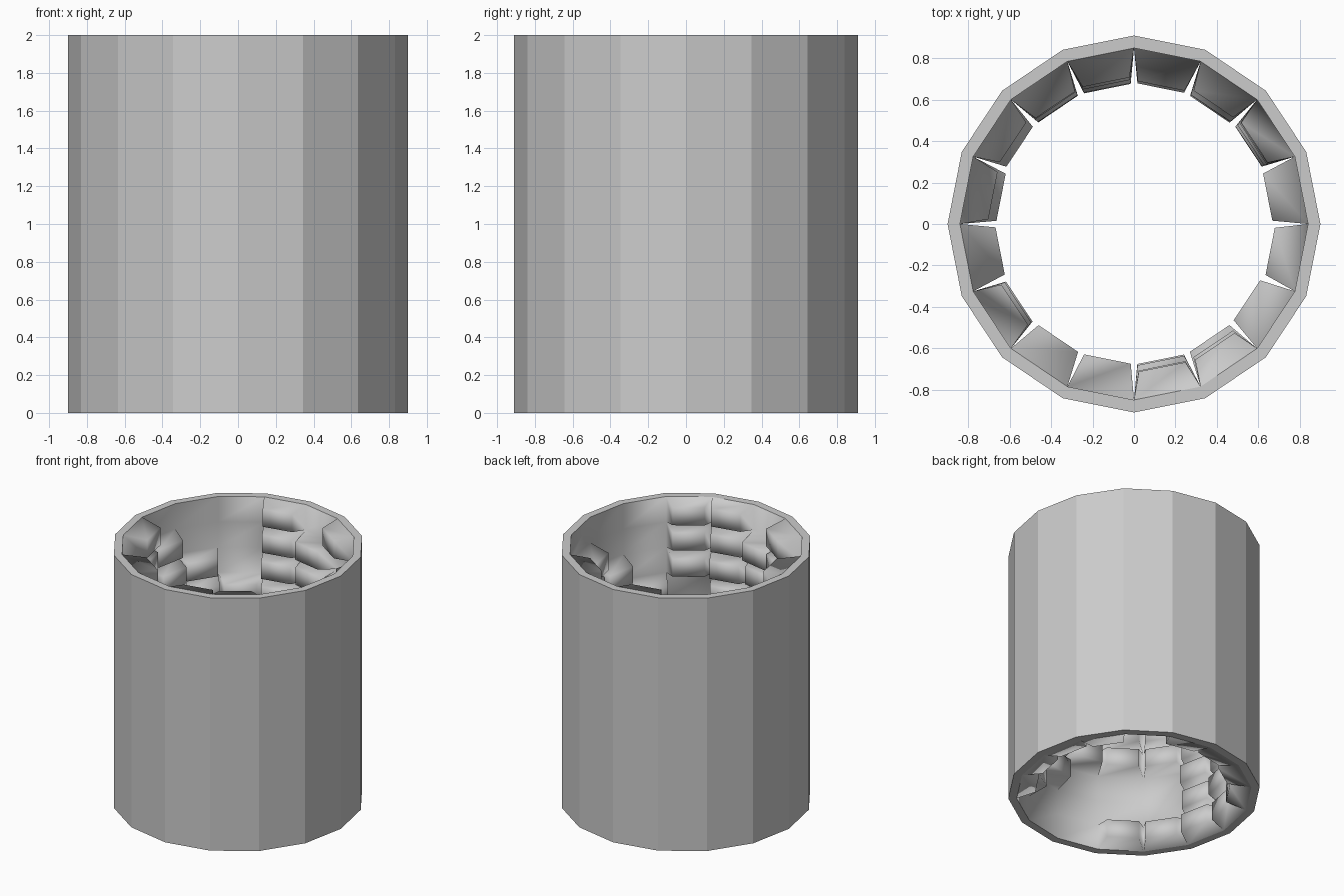
import bpy, bmesh, random
from math import cos, sin, pi
from mathutils import Vector

if "Cube" in bpy.data.objects:
    bpy.data.objects.remove(bpy.data.objects["Cube"])

random.seed(4)
SIDES, ROWS, H = 16, 10, 2.0
R_IN = 0.845

# Which wall cells carry a block: one string per sector, top row first
PATTERN = [
    "0111011101", "0110111011", "1011101110", "0111101101",
    "1111011011", "0001111011", "0011011101", "0111101111",
    "1110111111", "0111011001", "1110111001", "0111011000",
    "1111011100", "1110011110", "0001110111", "0011101101",
]


def ring(bm, radius, z):
    """One 16-sided loop, slightly wider along y."""
    return [bm.verts.new((radius * 0.994 * cos(2 * pi * i / SIDES),
                          radius * 1.005 * sin(2 * pi * i / SIDES), z))
            for i in range(SIDES)]


bm = bmesh.new()

# Outer shell with flat facets, and flat rims
out_low, out_top = ring(bm, 0.905, 0), ring(bm, 0.905, H)
inner = [ring(bm, R_IN, H * r / ROWS) for r in range(ROWS + 1)]
for i in range(SIDES):
    j = (i + 1) % SIDES
    bm.faces.new((out_low[i], out_low[j], out_top[j], out_top[i]))
    bm.faces.new((out_top[i], out_top[j], inner[-1][j], inner[-1][i]))
    bm.faces.new((out_low[j], out_low[i], inner[0][i], inner[0][j]))

# Inner wall: plain cells, or tapered blocks pointing inwards
for i in range(SIDES):
    j = (i + 1) % SIDES
    for r in range(ROWS):
        base = [inner[r][j], inner[r][i], inner[r + 1][i], inner[r + 1][j]]
        if PATTERN[i][ROWS - 1 - r] == "0":
            bm.faces.new(base).smooth = True
            continue
        c = sum((v.co for v in base), Vector()) / 4
        inward = -Vector((c.x, c.y, 0)).normalized() * random.uniform(0.12, 0.17)
        tip = [bm.verts.new(c + (v.co - c) * 0.7 + inward) for v in base]
        bm.faces.new(tip).smooth = True
        for k in range(4):
            n = (k + 1) % 4
            bm.faces.new((base[k], base[n], tip[n], tip[k])).smooth = True

# Keep the rim edges crisp
for loop in (inner[0], inner[-1]):
    for i in range(SIDES):
        e = bm.edges.get((loop[i], loop[(i + 1) % SIDES]))
        e.smooth = False

mesh = bpy.data.meshes.new("tower_wall")
bm.to_mesh(mesh)
bm.free()
obj = bpy.data.objects.new("tower_wall", mesh)
bpy.context.collection.objects.link(obj)
